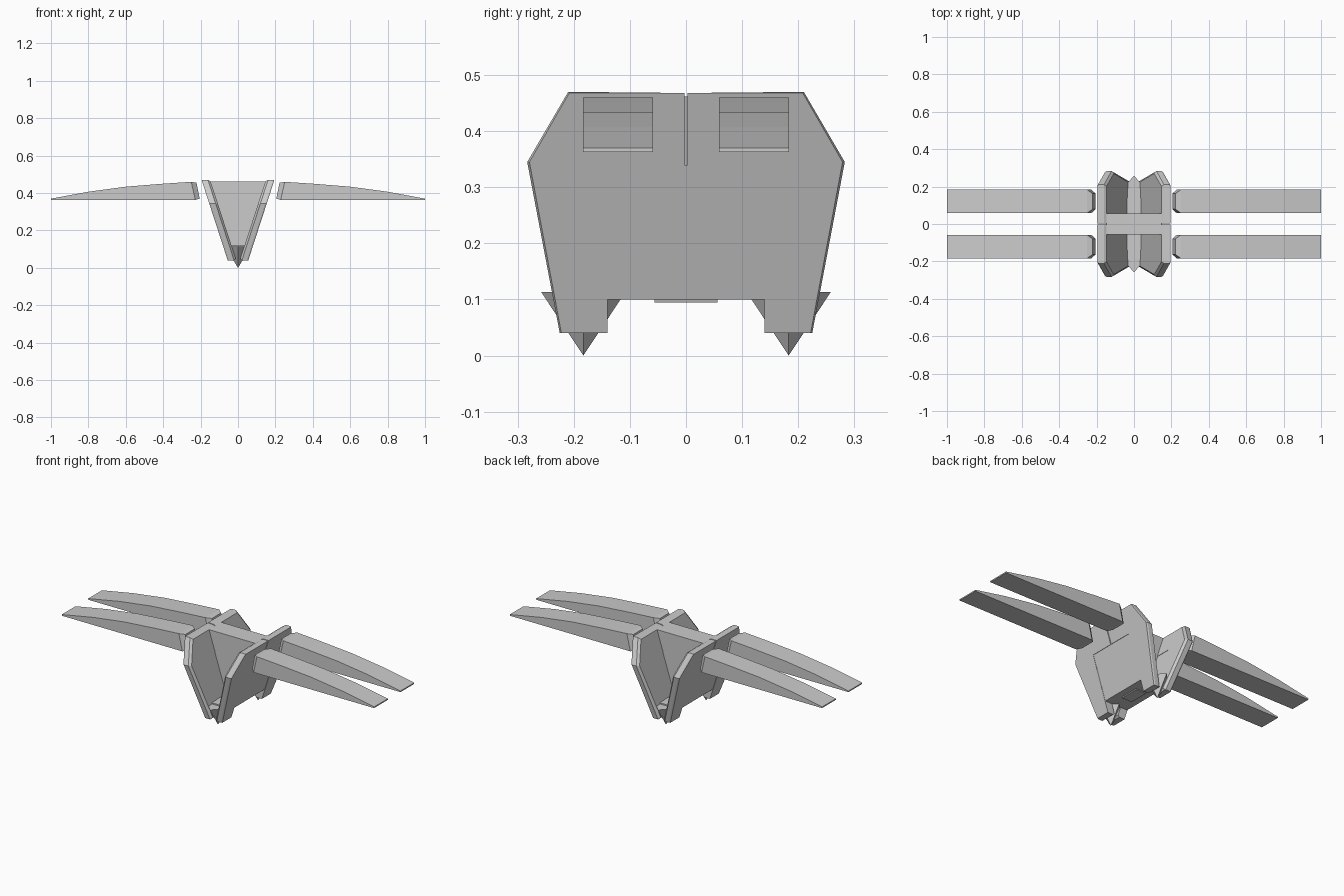
import bpy, bmesh

if "Cube" in bpy.data.objects:
    bpy.data.objects.remove(bpy.data.objects["Cube"])


def make(name, verts, faces):
    bm = bmesh.new()
    vs = [bm.verts.new(v) for v in verts]
    for f in faces:
        bm.faces.new([vs[i] for i in f])
    bmesh.ops.recalc_face_normals(bm, faces=bm.faces)
    me = bpy.data.meshes.new(name)
    bm.to_mesh(me)
    bm.free()
    ob = bpy.data.objects.new(name, me)
    bpy.context.collection.objects.link(ob)
    return ob


def loft(name, rings):
    """Skin a list of equal-length rings and cap both ends."""
    n = len(rings[0])
    verts = [p for r in rings for p in r]
    faces = [(k * n + i, k * n + (i + 1) % n, (k + 1) * n + (i + 1) % n, (k + 1) * n + i)
             for k in range(len(rings) - 1) for i in range(n)]
    faces += [tuple(range(n)), tuple(range((len(rings) - 1) * n, len(rings) * n))]
    return make(name, verts, faces)


def lean(z):
    """Outer surface of the V-shaped hull at height z."""
    return 0.055 + (z - 0.04) * 0.325


# Side plate outlines (y, z): outer face, full edge, inner face
edge = [(.0025, .468), (.21, .47), (.283, .345), (.225, .04), (.14, .04), (.14, .34), (.0025, .34)]
outer = [(.0025, .468), (.208, .468), (.279, .345), (.222, .04), (.14, .04), (.14, .34), (.0025, .34)]
inner = [(.0025, .462), (.203, .462), (.270, .345), (.213, .05), (.14, .05), (.14, .34), (.0025, .34)]
panel = [(-.14, .10), (.14, .10), (.14, .34), (-.14, .34)]

# Wing stations: bottom x, top x, half width, bottom z, top z
stations = [(.205, .222, .042, .370, .455), (.228, .250, .0625, .363, .460),
            (.40, .40, .0625, .363, .450), (.60, .60, .0625, .363, .434),
            (.80, .80, .0625, .363, .407), (1.0, 1.0, .0625, .363, .370)]

for sx, side in ((-1, "left"), (1, "right")):
    # Recessed lower panel between the legs
    loft(f"{side}_lower_panel", [[(sx * (lean(z) - d), y, z) for y, z in panel]
                                 for d in (.002, .044)])
    for sy, end in ((-1, "front"), (1, "rear")):
        # Leaning side plate with leg
        loft(f"{side}_{end}_side_plate",
             [[(sx * (lean(z) - d), sy * y, z) for y, z in prof]
              for prof, d in ((outer, 0), (edge, .008), (edge, .034), (inner, .046))])
        # Long tapering wing
        rings = []
        for xb, xt, h, zb, zt in stations:
            c = sy * .121
            rings.append([(sx * xb, c - h, zb), (sx * xb, c + h, zb),
                          (sx * xt, c + h, zt), (sx * xt, c - h, zt)])
        loft(f"{side}_{end}_wing", rings)

# Central bulkhead joining the plates
loft("bulkhead", [[(-.032, y, .095), (.032, y, .095), (.148, y, .462), (-.148, y, .462)]
                  for y in (-.056, .056)])

# Floor of the trough
loft("trough_floor", [[(-.045, y, .10), (.045, y, .10), (.045, y, .12), (-.045, y, .12)]
                      for y in (-.19, .19)])

# Pointed feet: inverted diamond spikes
for sy, end in ((-1, "front"), (1, "rear")):
    c = sy * .183
    make(f"{end}_foot_spike",
         [(0, c, 0), (.068, c, .113), (0, c + .075, .113), (-.068, c, .113), (0, c - .075, .113)],
         [(0, 1, 2), (0, 2, 3), (0, 3, 4), (0, 4, 1), (1, 2, 3, 4)])
